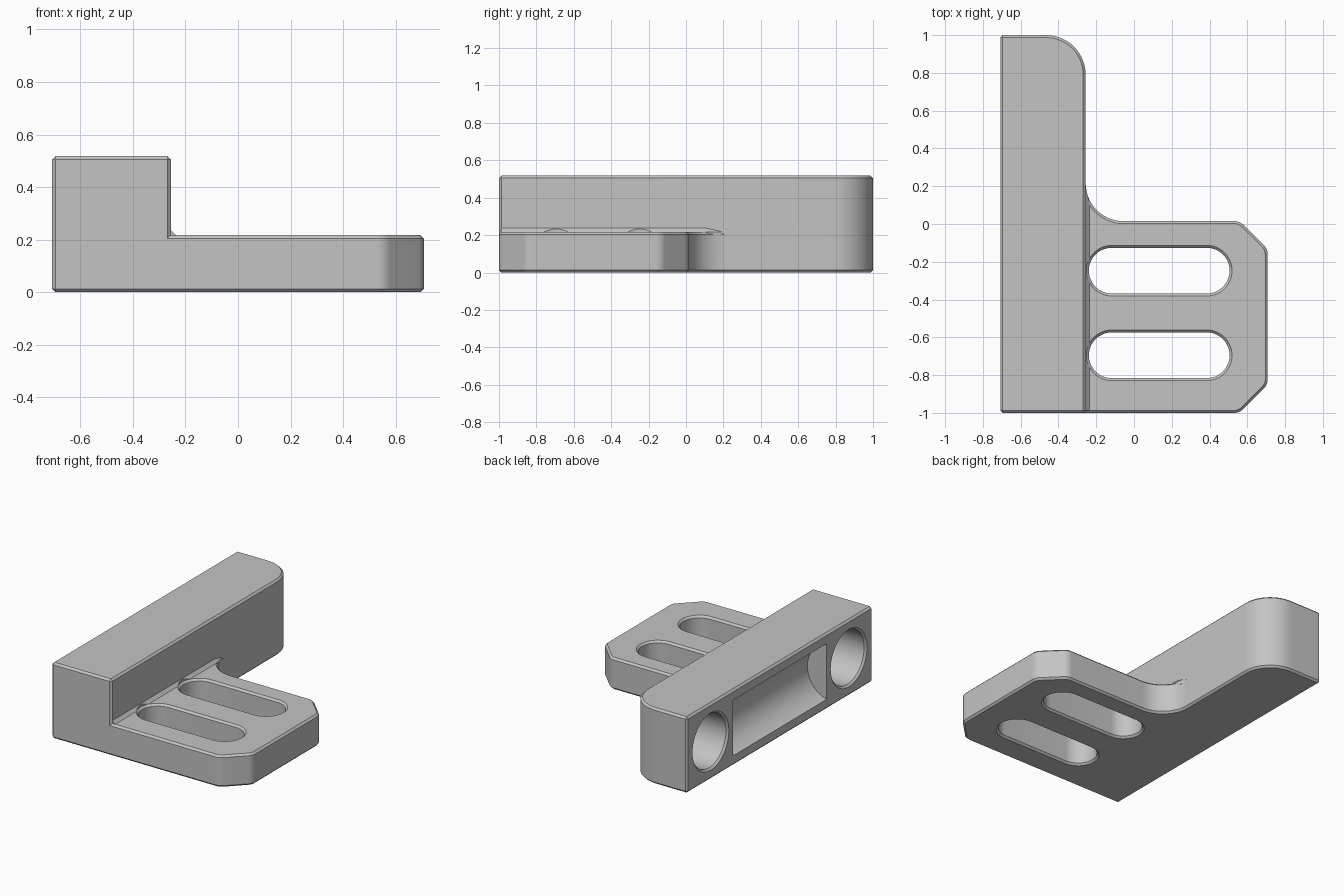
import bpy
import bmesh
from math import radians, pi, sin, cos, tan
from mathutils import Vector

cube = bpy.data.objects.get("Cube")
if cube:
    bpy.data.objects.remove(cube, do_unlink=True)

grey = bpy.data.materials.new("plain grey")
grey.use_nodes = True
colour = (0.55, 0.55, 0.55, 1)
grey.diffuse_color = colour
grey.node_tree.nodes["Principled BSDF"].inputs["Base Color"].default_value = colour

LEFT, STEP, RIGHT = -0.708, -0.256, 0.708
PLATE_TOP, BLOCK_TOP, EDGE = 0.217, 0.518, 0.013


def loft(name, rings):
    """Closed solid through rings of equal point count."""
    bm = bmesh.new()
    loops = [[bm.verts.new(p) for p in ring] for ring in rings]
    for a, b in zip(loops, loops[1:]):
        for i in range(len(a)):
            j = (i + 1) % len(a)
            bm.faces.new((a[i], a[j], b[j], b[i]))
    bm.faces.new(loops[0])
    bm.faces.new(loops[-1])
    bmesh.ops.recalc_face_normals(bm, faces=bm.faces)
    mesh = bpy.data.meshes.new(name)
    bm.to_mesh(mesh)
    bm.free()
    mesh.materials.append(grey)
    obj = bpy.data.objects.new(name, mesh)
    bpy.context.collection.objects.link(obj)
    return obj


def rounded(corners, steps=14):
    """Outline from (x, y, radius) corners."""
    points = []
    for i, (x, y, r) in enumerate(corners):
        p = Vector((x, y))
        if r == 0:
            points.append(p)
            continue
        before = (Vector(corners[i - 1][:2]) - p).normalized()
        after = (Vector(corners[(i + 1) % len(corners)][:2]) - p).normalized()
        half = before.angle(after) / 2
        centre = p + (before + after).normalized() * (r / sin(half))
        u = (p + before * (r / tan(half)) - centre) / r
        v = (p - centre).normalized()
        w = (v - u * u.dot(v)).normalized()
        sweep = pi - 2 * half
        for k in range(steps + 1):
            t = sweep * k / steps
            points.append(centre + (u * cos(t) + w * sin(t)) * r)
    return points


def apply(obj, mod):
    bpy.context.view_layer.objects.active = obj
    bpy.ops.object.modifier_apply(modifier=mod.name)


def chamfered_prism(name, outline, z0, z1):
    obj = loft(name, [[(p.x, p.y, z) for p in outline] for z in (z0, z1)])
    mod = obj.modifiers.new("chamfer", "BEVEL")
    mod.width, mod.segments = EDGE, 1
    mod.limit_method, mod.angle_limit = "ANGLE", radians(40)
    apply(obj, mod)
    return obj


def combine(target, other, operation):
    mod = target.modifiers.new("combine", "BOOLEAN")
    mod.operation, mod.solver, mod.object = operation, "EXACT", other
    apply(target, mod)
    bpy.data.objects.remove(other, do_unlink=True)


# Base with the slotted plate and the concave fillet
block_corner = (STEP, 1, 0.21)
bracket = chamfered_prism("mounting_bracket", rounded([
    (LEFT, -1, 0), (0.558, -1, 0.07), (RIGHT, -0.85, 0.07),
    (RIGHT, -0.133, 0.07), (0.56, 0.015, 0.07), (STEP, 0.015, 0.2),
    block_corner, (LEFT, 1, 0)]), 0, PLATE_TOP)

# Tall block along the left side
block = chamfered_prism("tall_block", rounded([
    (LEFT, -1, 0), (STEP, -1, 0), block_corner, (LEFT, 1, 0)]), 0.1, BLOCK_TOP)
combine(bracket, block, "UNION")

# Chamfer strip in the inner corner, fading out at the fillet
strip = loft("corner_strip", [
    [(STEP - 0.03, y, 0.19), (STEP + s, y, 0.19), (STEP + s, y, PLATE_TOP),
     (STEP, y, PLATE_TOP + s), (STEP - 0.03, y, PLATE_TOP + s)]
    for y, s in ((-0.988, 0.02), (0.11, 0.02), (0.19, 0.002))])
combine(bracket, strip, "UNION")


# Two long slots with chamfered rims
def stadium(y, r, z):
    ring = []
    for x, start in ((0.385, -pi / 2), (-0.118, pi / 2)):
        for k in range(25):
            t = start + pi * k / 24
            ring.append((x + r * cos(t), y + r * sin(t), z))
    return ring


for y in (-0.247, -0.695):
    slot = loft("slot_cutter", [stadium(y, r, z) for r, z in (
        (0.134, -0.05), (0.134, 0), (0.121, EDGE),
        (0.121, PLATE_TOP - EDGE), (0.134, PLATE_TOP), (0.134, 0.3))])
    combine(bracket, slot, "DIFFERENCE")


# Round bores with chamfered mouths in the left face
def disc(x, y, r, z):
    return [(x, y + r * cos(2 * pi * k / 48), z + r * sin(2 * pi * k / 48))
            for k in range(48)]


mid = BLOCK_TOP / 2
for y in (-0.745, 0.745):
    bore = loft("bore_cutter", [disc(x, y, r, mid) for x, r in (
        (LEFT - 0.05, 0.196), (LEFT, 0.196),
        (LEFT + EDGE, 0.183), (LEFT + 0.33, 0.183))])
    combine(bracket, bore, "DIFFERENCE")

# Rounded trough between the bores
trough = loft("trough_cutter", [
    [(LEFT - 0.052 + 0.197 * cos(2 * pi * k / 64), y,
      mid + 0.197 * sin(2 * pi * k / 64)) for k in range(64)]
    for y in (-0.505, 0.505)])
combine(bracket, trough, "DIFFERENCE")

bpy.ops.object.select_all(action="DESELECT")
bracket.select_set(True)
bpy.context.view_layer.objects.active = bracket
bpy.ops.object.shade_smooth_by_angle(angle=radians(25))
